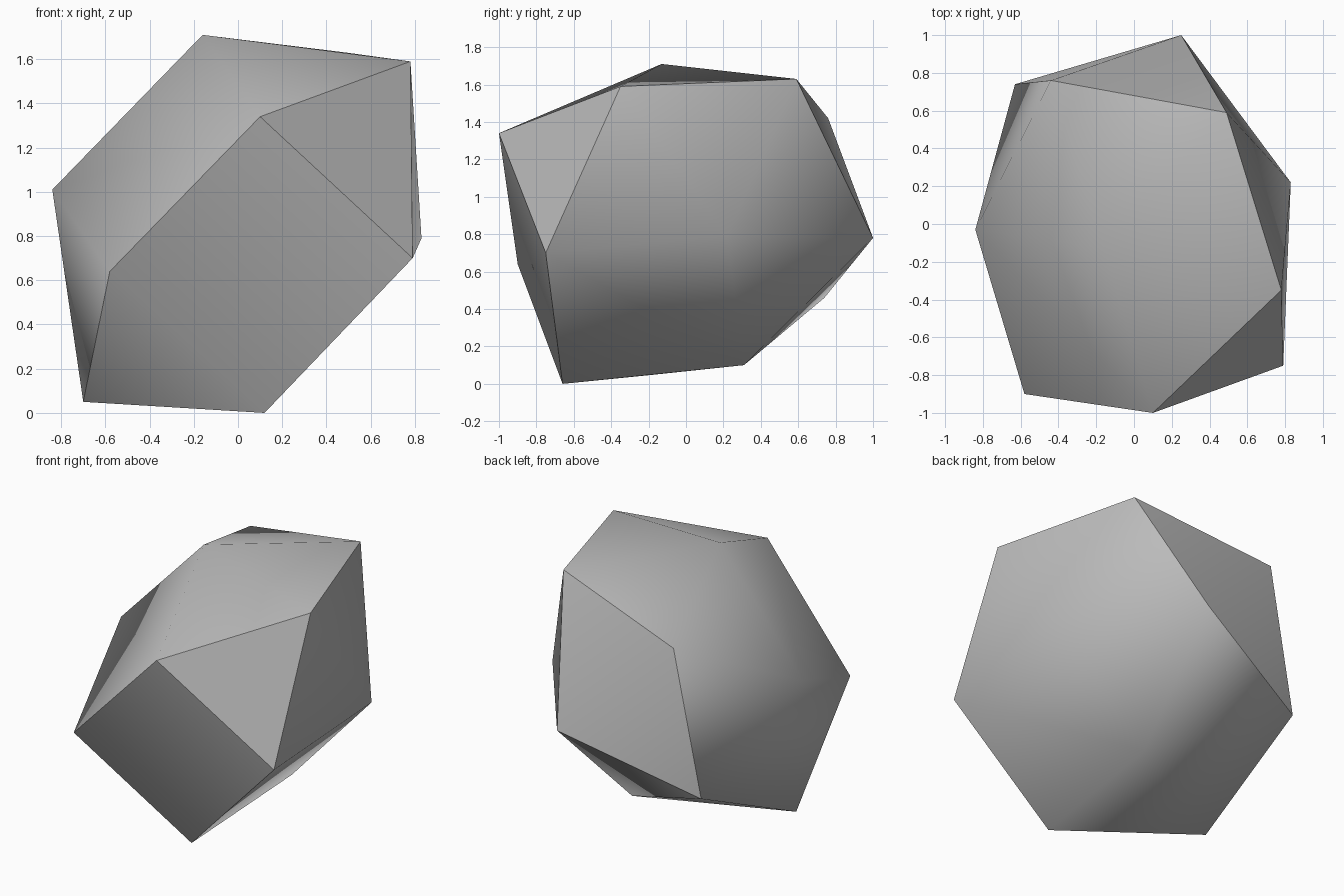
import bpy, bmesh

old = bpy.data.objects.get("Cube")
if old:
    bpy.data.objects.remove(old, do_unlink=True)

# Stone colour
stone = bpy.data.materials.new("stone_grey")
stone.use_nodes = True
colour = (0.5, 0.5, 0.5, 1)
stone.diffuse_color = colour
bsdf = next(n for n in stone.node_tree.nodes if n.type == 'BSDF_PRINCIPLED')
bsdf.inputs["Base Color"].default_value = colour
bsdf.inputs["Roughness"].default_value = 0.9

# Corners of the boulder
corners = {
    "A": (-0.16, -0.13, 1.71), "B": (0.78, -0.35, 1.59),
    "C": (0.10, -1.00, 1.34), "D": (-0.58, -0.90, 0.64),
    "E": (-0.84, -0.03, 1.01), "F": (-0.70, -0.16, 0.05),
    "G": (0.12, -0.66, 0.00), "H": (0.79, -0.75, 0.70),
    "I": (0.83, 0.22, 0.79), "J": (0.49, 0.59, 1.63),
    "K": (0.25, 1.00, 0.78), "L": (-0.63, 0.74, 0.46),
    "M": (-0.44, 0.76, 1.42), "N": (0.18, 0.31, 0.10),
}
# Ridges between the chipped facets
ridges = "CD DF FG GH HC CB BH BJ JK JM ML LK".split()

# Boulder as the hull of its corners
bm = bmesh.new()
verts = {name: bm.verts.new(co) for name, co in corners.items()}
bmesh.ops.convex_hull(bm, input=list(bm.verts))
bmesh.ops.recalc_face_normals(bm, faces=list(bm.faces))

# Soft facets with crisp ridges
for face in bm.faces:
    face.smooth = True
for start, end in ridges:
    edge = bm.edges.get((verts[start], verts[end]))
    if edge:
        edge.smooth = False

mesh = bpy.data.meshes.new("boulder")
bm.to_mesh(mesh)
bm.free()
mesh.materials.append(stone)
boulder = bpy.data.objects.new("boulder", mesh)
bpy.context.collection.objects.link(boulder)
